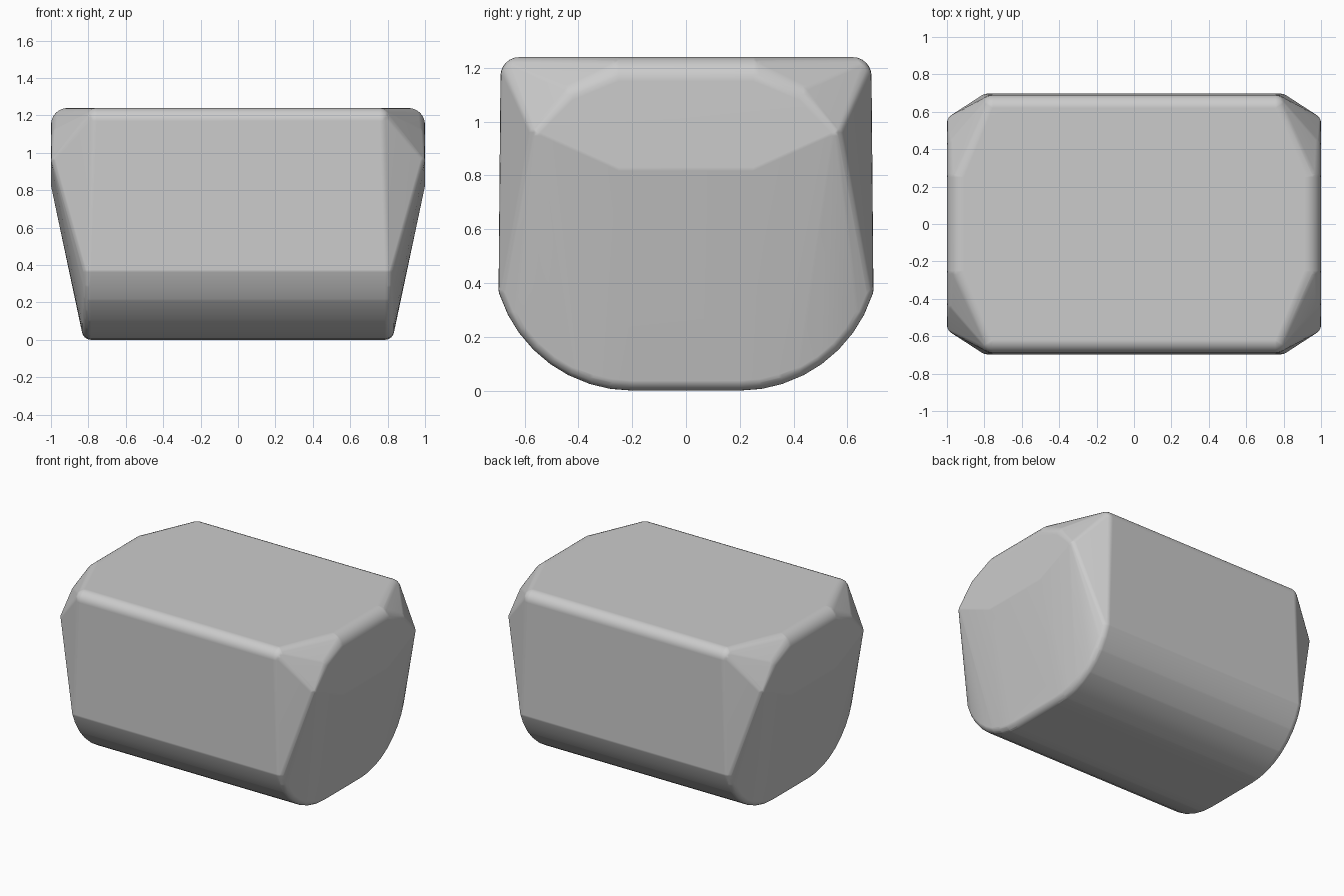
import bpy, bmesh, math
from mathutils import Matrix

cube = bpy.data.objects.get("Cube")
if cube:
    bpy.data.objects.remove(cube, do_unlink=True)

# Rounded corners of one quarter: x, y, z, radius
corners = [
    (0.755, 0.62, 1.17, 0.07),   # long top edge
    (0.91, 0.25, 1.15, 0.09),    # end of the top face
    (0.925, 0.42, 1.08, 0.075),  # shoulder of the end face
    (0.95, 0.54, 0.96, 0.05),    # widest point of the end face
    (0.95, 0.25, 0.83, 0.05),    # lower edge of the end face
]

# Curved belly between side wall and base
belly_radius, edge = 0.47, 0.05
for i in range(9):
    a = math.radians(18 + 72 * i / 8)
    corners.append((0.785, 0.2 + belly_radius * math.cos(a),
                    0.52 - belly_radius * math.sin(a), edge))

# Mirror the corners four ways and wrap them in one skin
bm = bmesh.new()
for x, y, z, r in corners:
    for sx in (-1, 1):
        for sy in (-1, 1):
            bmesh.ops.create_uvsphere(bm, u_segments=24, v_segments=12, radius=r,
                                      matrix=Matrix.Translation((sx * x, sy * y, z)))
bmesh.ops.delete(bm, geom=bm.edges[:], context='EDGES_FACES')
hull = bmesh.ops.convex_hull(bm, input=bm.verts[:], use_existing_faces=False)
bmesh.ops.delete(bm, geom=[v for v in bm.verts if not v.link_faces], context='VERTS')
bmesh.ops.remove_doubles(bm, verts=bm.verts[:], dist=0.002)
bmesh.ops.dissolve_limit(bm, angle_limit=math.radians(0.5),
                         verts=bm.verts[:], edges=bm.edges[:])
bmesh.ops.recalc_face_normals(bm, faces=bm.faces[:])
mesh = bpy.data.meshes.new("rounded_block")
bm.to_mesh(mesh)
bm.free()

block = bpy.data.objects.new("rounded_block", mesh)
bpy.context.collection.objects.link(block)

# Plain grey finish
grey = bpy.data.materials.new("plain_grey")
grey.use_nodes = True
grey.diffuse_color = (0.6, 0.6, 0.6, 1)
grey.node_tree.nodes["Principled BSDF"].inputs["Base Color"].default_value = (0.6, 0.6, 0.6, 1)
mesh.materials.append(grey)

# Smooth shading with the broad faces kept flat
bpy.ops.object.select_all(action='DESELECT')
block.select_set(True)
bpy.context.view_layer.objects.active = block
bpy.ops.object.shade_smooth_by_angle(angle=math.radians(40))
normals = block.modifiers.new("flat_faces", 'WEIGHTED_NORMAL')
normals.keep_sharp = True
